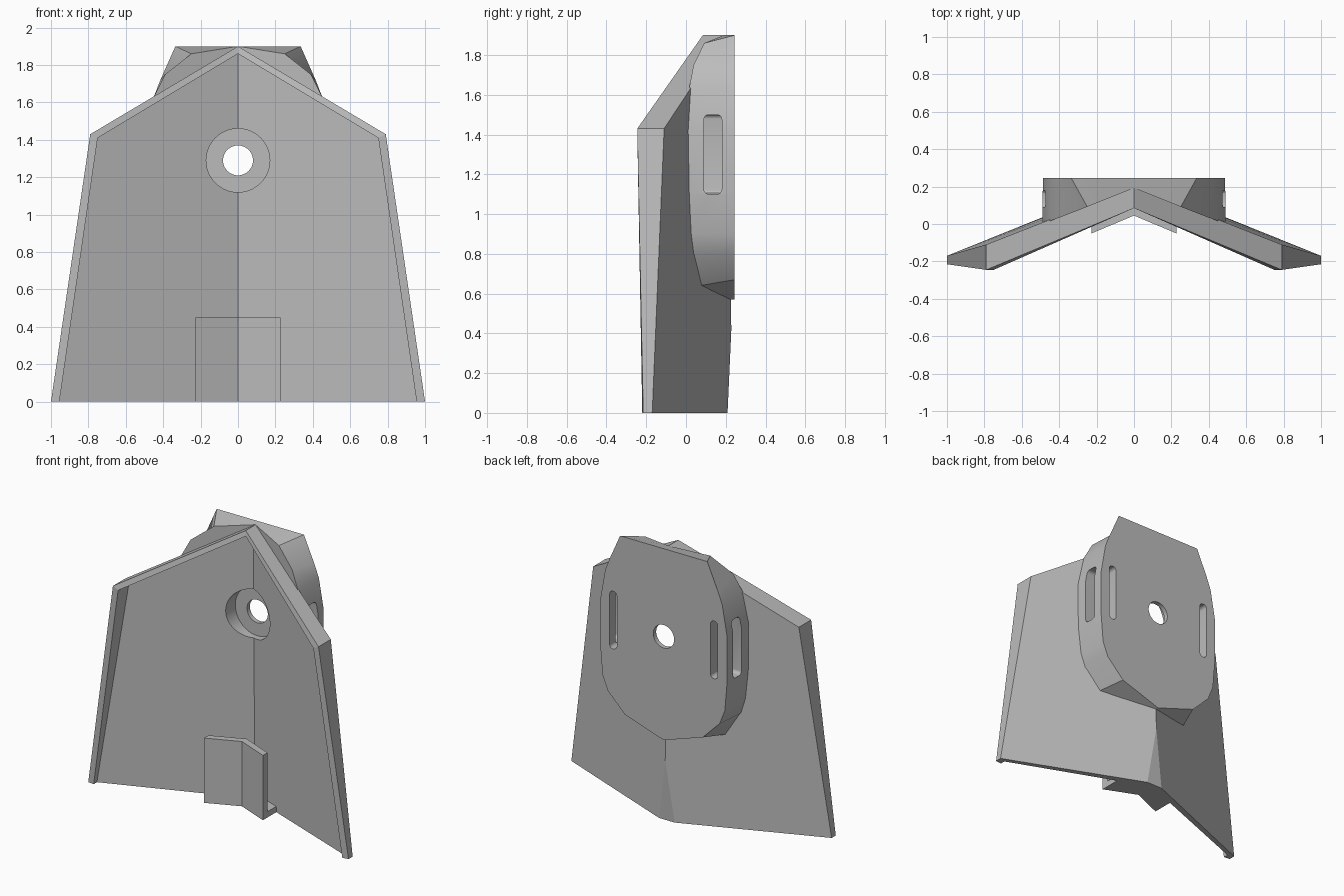
import bpy, bmesh, math

if "Cube" in bpy.data.objects:
    bpy.data.objects.remove(bpy.data.objects["Cube"])

grey = bpy.data.materials.new("plain grey")
grey.diffuse_color = (0.5, 0.5, 0.5, 1)
grey.use_nodes = True
grey.node_tree.nodes["Principled BSDF"].inputs["Base Color"].default_value = grey.diffuse_color


def back_y(x, z):
    """Depth of the sloping rear plane of the folded panel (x >= 0)."""
    return 0.2 - 0.4026 * x - 0.0172 * (z - 1.9)


def activate(ob):
    bpy.ops.object.select_all(action='DESELECT')
    ob.select_set(True)
    bpy.context.view_layer.objects.active = ob


def half_object(name, verts, faces):
    """Build the right half, then mirror it across x = 0."""
    me = bpy.data.meshes.new(name)
    me.from_pydata(verts, [], faces)
    me.materials.append(grey)
    ob = bpy.data.objects.new(name, me)
    bpy.context.collection.objects.link(ob)
    m = ob.modifiers.new("mirror", 'MIRROR')
    m.merge_threshold = 0.0005
    activate(ob)
    bpy.ops.object.modifier_apply(modifier=m.name)
    bm = bmesh.new()
    bm.from_mesh(me)
    bmesh.ops.recalc_face_normals(bm, faces=bm.faces)
    bm.to_mesh(me)
    bm.free()
    return ob


def prism(name, outline, z0, z1):
    """Mirrored upright prism; first and last outline points lie on x = 0."""
    n = len(outline)
    verts = [(x, y, z) for z in (z0, z1) for x, y in outline]
    faces = [tuple(range(n)), tuple(range(n, 2 * n))]
    faces += [(i, i + 1, n + i + 1, n + i) for i in range(n - 1)]
    return half_object(name, verts, faces)


def cylinder_cutter(name, r, y0, y1, z):
    bpy.ops.mesh.primitive_cylinder_add(vertices=48, radius=r, depth=y1 - y0,
                                        location=(0, (y0 + y1) / 2, z),
                                        rotation=(math.pi / 2, 0, 0))
    ob = bpy.context.object
    ob.name = name
    ob.hide_render = True
    return ob


def slot_cutter(name, lo, hi, axis):
    """Box with its four edges along the given axis rounded."""
    bm = bmesh.new()
    bmesh.ops.create_cube(bm, size=1)
    for v in bm.verts:
        for k in range(3):
            v.co[k] = (lo[k] + hi[k]) / 2 + v.co[k] * (hi[k] - lo[k])
    edges = [e for e in bm.edges
             if abs((e.verts[0].co - e.verts[1].co).normalized()[axis]) > 0.9]
    bmesh.ops.bevel(bm, geom=edges, offset=0.025, segments=4, profile=0.5,
                    affect='EDGES')
    me = bpy.data.meshes.new(name)
    bm.to_mesh(me)
    bm.free()
    ob = bpy.data.objects.new(name, me)
    bpy.context.collection.objects.link(ob)
    ob.hide_render = True
    return ob


def cut(ob, cutters):
    activate(ob)
    for c in cutters:
        m = ob.modifiers.new("cut", 'BOOLEAN')
        m.operation, m.solver, m.object = 'DIFFERENCE', 'EXACT', c
        bpy.ops.object.modifier_apply(modifier=m.name)
    bpy.ops.object.shade_smooth_by_angle(angle=math.radians(20))


# Folded panel with a raised rim along the top and sides
T = 0.033
panel_verts = [
    (0, 0.2, 1.9), (0.79, -0.11, 1.43), (1, -0.17, 0),              # rear corners
    (0.06, 0.209, 0), (0, 0.209, 0), (0, 0.228, 0.42),              # flattened foot of ridge
    (0, 0.085, 1.9), (0.79, -0.245, 1.43), (1, -0.215, 0),          # rim outside
    (0, 0.085, 1.86), (0.75, -0.245, 1.41), (0.955, -0.22, 0),      # rim inside
    (0, back_y(0, 1.86) - T, 1.86), (0.75, back_y(0.75, 1.41) - T, 1.41),
    (0.955, back_y(0.955, 0) - T, 0), (0, 0.185, 0),                # recessed front
]
panel_faces = [
    (0, 1, 2, 3, 5), (5, 3, 4), (0, 6, 7, 1), (1, 7, 8, 2),
    (6, 9, 10, 7), (7, 10, 11, 8), (9, 12, 13, 10), (10, 13, 14, 11),
    (12, 15, 14, 13), (4, 3, 15), (3, 2, 14, 15), (2, 8, 11, 14),
]
panel = half_object("folded_panel", panel_verts, panel_faces)

# Rear mounting pad, lofted from the panel to a flat back
flat = [(0, .57), (.3, .67), (.43, .80), (.47, .90), (.487, 1.1), (.487, 1.42),
        (.45, 1.63), (.415, 1.72), (.335, 1.9), (0, 1.9)]
root = [(0, .57), (.36, .64), (.45, .80), (.475, .90), (.49, 1.1), (.49, 1.42),
        (.45, 1.63), (.39, 1.75), (.25, 1.86), (0, 1.9)]
n = len(flat)
pad_verts = [(x, 0.245, z) for x, z in flat]
pad_verts += [(x, back_y(x, z) - 0.008, z) for x, z in root]
pad_faces = [tuple(range(n)), tuple(range(n, 2 * n))]
pad_faces += [(i, i + 1, n + i + 1, n + i) for i in range(n - 1)]
pad = half_object("mounting_pad", pad_verts, pad_faces)

# Centre hole with a round recess, and strap slots in the pad
recess = cylinder_cutter("recess_cutter", 0.17, -0.3, 0.213, 1.29)
hole = cylinder_cutter("hole_cutter", 0.08, -0.4, 0.5, 1.29)
slots = []
for s in (-1, 1):
    xs = sorted((s * 0.36, s * 0.415))
    slots.append(slot_cutter("rear_slot_cutter", (xs[0], 0.09, 1.1), (xs[1], 0.4, 1.5), 1))
    xs = sorted((s * 0.37, s * 0.6))
    slots.append(slot_cutter("side_slot_cutter", (xs[0], 0.09, 1.1), (xs[1], 0.18, 1.5), 0))
cut(panel, [recess, hole])
cut(pad, [recess, hole] + slots)
for c in [recess, hole] + slots:
    bpy.data.objects.remove(c)

# Front pocket: folded upright plate on a small floor
prism("pocket_plate", [(0, .045), (.226, -.05), (.226, 0), (0, .095)], 0, 0.45)
prism("pocket_floor", [(0, .09), (.226, -.005), (.226, .12), (0, .2)], 0, 0.04)
